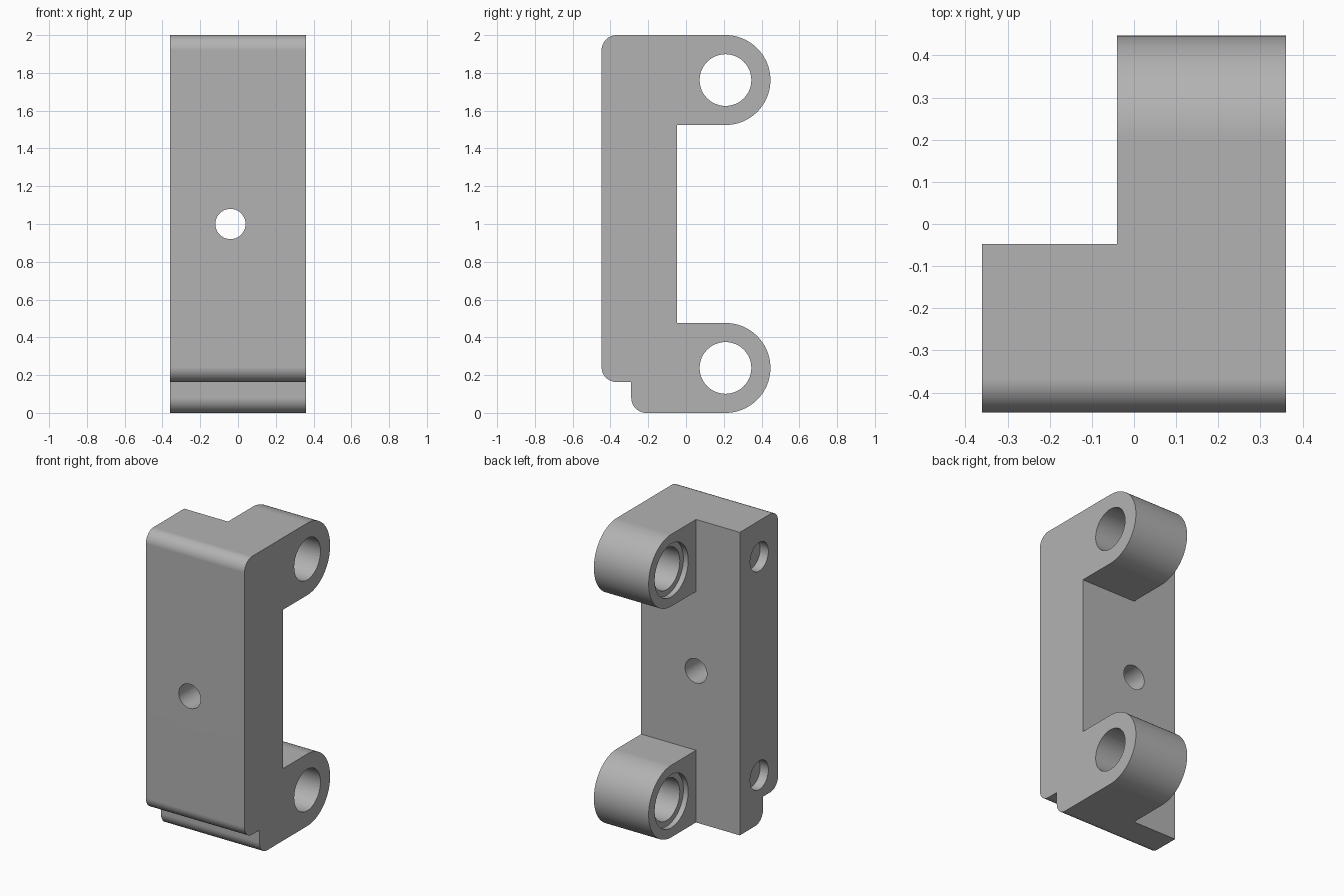
import bpy, bmesh
from math import cos, sin, pi, radians
from mathutils import Matrix

default = bpy.data.objects.get("Cube")
if default:
    bpy.data.objects.remove(default, do_unlink=True)

# Main dimensions
HALF_W = 0.36        # half width of the plate
LUG_X = -0.04        # inner side of the lugs, also the fixing hole
FRONT, BACK = -0.447, -0.047
STEP_Y, STEP_Z = -0.29, 0.163
FILLET = 0.08
LUG_R, LUG_Y = 0.238, 0.209
LUG_Z = (LUG_R, 2 - LUG_R)

grey = bpy.data.materials.new("plain grey")
grey.use_nodes = True
colour = (0.45, 0.45, 0.45, 1)
grey.diffuse_color = colour
grey.node_tree.nodes["Principled BSDF"].inputs["Base Color"].default_value = colour


def arc(y, z, r, start, end, steps):
    """Points of an arc in the side plane, angles in degrees."""
    angles = [radians(start + (end - start) * i / steps) for i in range(steps + 1)]
    return [(y + r * cos(a), z + r * sin(a)) for a in angles]


def to_object(name, bm):
    bmesh.ops.recalc_face_normals(bm, faces=bm.faces)
    mesh = bpy.data.meshes.new(name)
    bm.to_mesh(mesh)
    bm.free()
    mesh.materials.append(grey)
    obj = bpy.data.objects.new(name, mesh)
    bpy.context.collection.objects.link(obj)
    return obj


def extrude_profile(name, points, x0, x1):
    bm = bmesh.new()
    face = bm.faces.new([bm.verts.new((x0, y, z)) for y, z in points])
    new = bmesh.ops.extrude_face_region(bm, geom=[face])["geom"]
    verts = [v for v in new if isinstance(v, bmesh.types.BMVert)]
    bmesh.ops.translate(bm, verts=verts, vec=(x1 - x0, 0, 0))
    return to_object(name, bm)


def drill(name, axis, centre, radius, length):
    """Cylindrical cutter along x or y."""
    bm = bmesh.new()
    turn = Matrix.Rotation(pi / 2, 4, "Y" if axis == "x" else "X")
    bmesh.ops.create_cone(bm, cap_ends=True, segments=48, radius1=radius,
                          radius2=radius, depth=length,
                          matrix=Matrix.Translation(centre) @ turn)
    return to_object(name, bm)


# Side outline: stepped front, rounded corners and two rounded lugs
outline = (
    arc(STEP_Y + FILLET, FILLET, FILLET, 180, 270, 12)
    + arc(LUG_Y, LUG_Z[0], LUG_R, -90, 90, 40)
    + [(BACK, 2 * LUG_R), (BACK, 2 - 2 * LUG_R)]
    + arc(LUG_Y, LUG_Z[1], LUG_R, -90, 90, 40)
    + arc(FRONT + FILLET, 2 - FILLET, FILLET, 90, 180, 12)
    + arc(FRONT + FILLET, STEP_Z + FILLET, FILLET, 180, 270, 12)
    + [(STEP_Y, STEP_Z)]
)
body = extrude_profile("hinge_bracket", outline, -HALF_W, HALF_W)

# Cutters: the lugs stop short of the right side
cutters = [extrude_profile("lug_trim", [(BACK, -1), (1, -1), (1, 3), (BACK, 3)], -1, LUG_X)]

# Pin holes with shallow counterbores on the inner side of the lugs
for z in LUG_Z:
    cutters.append(drill("pin_hole", "x", (0.2, LUG_Y, z), 0.137, 1))
    cutters.append(drill("counterbore", "x", (LUG_X, LUG_Y, z), 0.175, 0.07))

# Blind holes in the plate's side, and the fixing hole through the plate
for z in (0.32, LUG_Z[1]):
    cutters.append(drill("blind_hole", "x", (-HALF_W, -0.25, z), 0.095, 0.12))
cutters.append(drill("fixing_hole", "y", (LUG_X, -0.25, 1.0), 0.08, 1))

bpy.context.view_layer.objects.active = body
for cutter in cutters:
    cutter.hide_render = True
    cut = body.modifiers.new(cutter.name, "BOOLEAN")
    cut.operation = "DIFFERENCE"
    cut.solver = "EXACT"
    cut.object = cutter
    bpy.ops.object.modifier_apply(modifier=cut.name)
    bpy.data.objects.remove(cutter, do_unlink=True)

# Smooth curves, crisp edges, flat faces kept flat
bpy.ops.object.select_all(action="DESELECT")
body.select_set(True)
bpy.ops.object.shade_smooth_by_angle(angle=radians(30))
weighted = body.modifiers.new("flat_faces", "WEIGHTED_NORMAL")
weighted.keep_sharp = True
